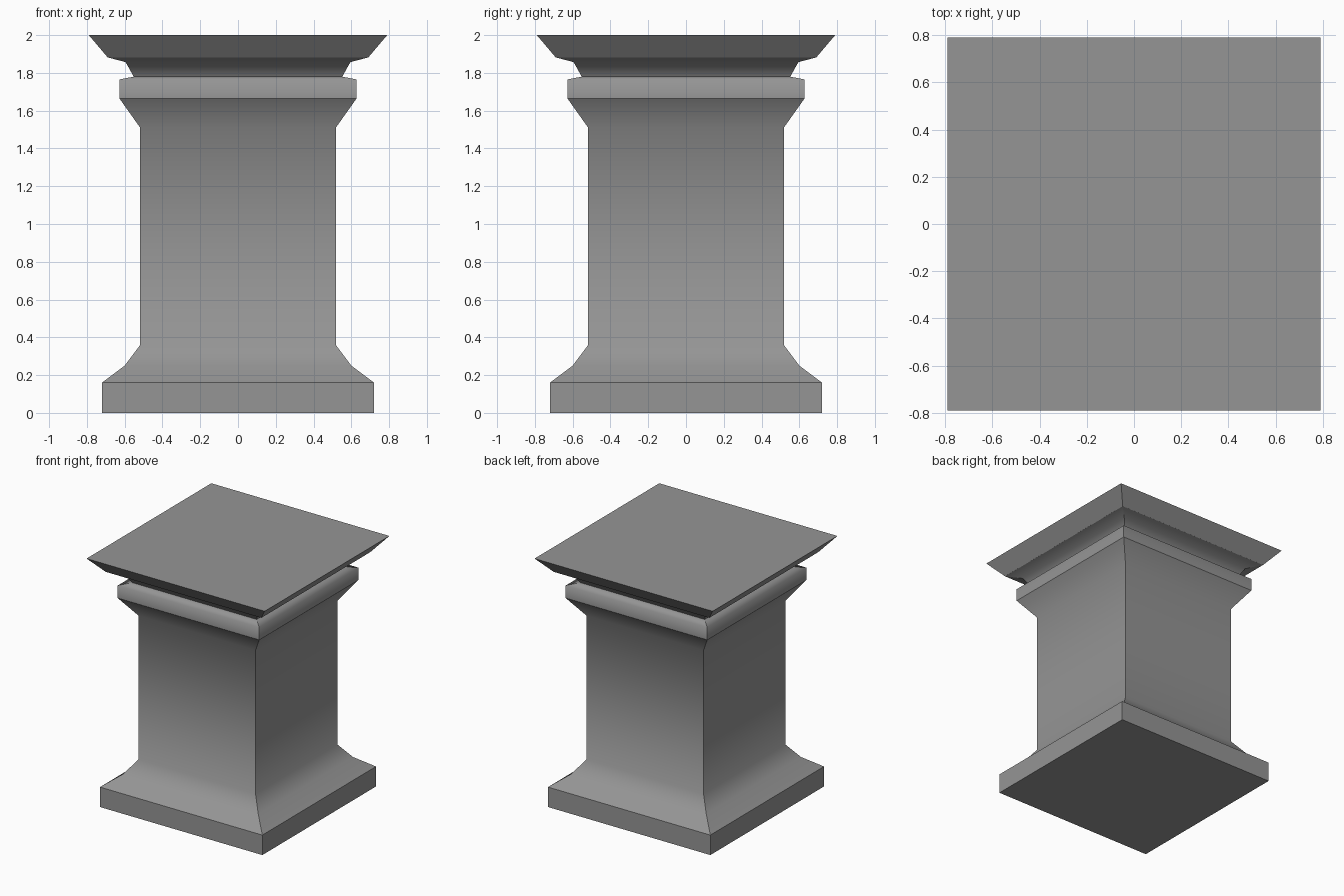
import bpy
import bmesh
from math import radians

default = bpy.data.objects.get("Cube")
if default:
    bpy.data.objects.remove(default, do_unlink=True)

stone = bpy.data.materials.new("grey_stone")
stone.use_nodes = True
colour = (0.3, 0.3, 0.3, 1)
stone.diffuse_color = colour
stone.node_tree.nodes["Principled BSDF"].inputs["Base Color"].default_value = colour

# Moulding profile from the floor up: half width, height, sharp edge
profile = [
    (0.72, 0.0, True), (0.72, 0.16, True),                            # plinth
    (0.60, 0.25, False), (0.518, 0.36, False),                        # base moulding
    (0.518, 1.51, False), (0.628, 1.665, True),                       # shaft and flare
    (0.628, 1.765, False), (0.552, 1.78, True),                       # collar
    (0.595, 1.857, False), (0.69, 1.882, True), (0.79, 2.0, True),    # neck and cap
]
corners = [(-1, -1), (1, -1), (1, 1), (-1, 1)]


def square_loft(name, profile):
    """Stack square rings along the profile and close both ends."""
    bm = bmesh.new()
    rings = [[bm.verts.new((x * r, y * r, z)) for x, y in corners] for r, z, _ in profile]
    for low, high in zip(rings, rings[1:]):
        for i in range(4):
            j = (i + 1) % 4
            bm.faces.new((low[i], low[j], high[j], high[i]))
            bm.edges.get((low[i], high[i])).smooth = False
    bm.faces.new(rings[0][::-1])
    bm.faces.new(rings[-1])
    for ring, (_, _, sharp) in zip(rings, profile):
        for i in range(4):
            bm.edges.get((ring[i], ring[(i + 1) % 4])).smooth = not sharp
    for face in bm.faces:
        face.smooth = True
    mesh = bpy.data.meshes.new(name)
    bm.to_mesh(mesh)
    bm.free()
    mesh.materials.append(stone)
    obj = bpy.data.objects.new(name, mesh)
    bpy.context.collection.objects.link(obj)
    return obj


square_loft("pedestal", profile)
